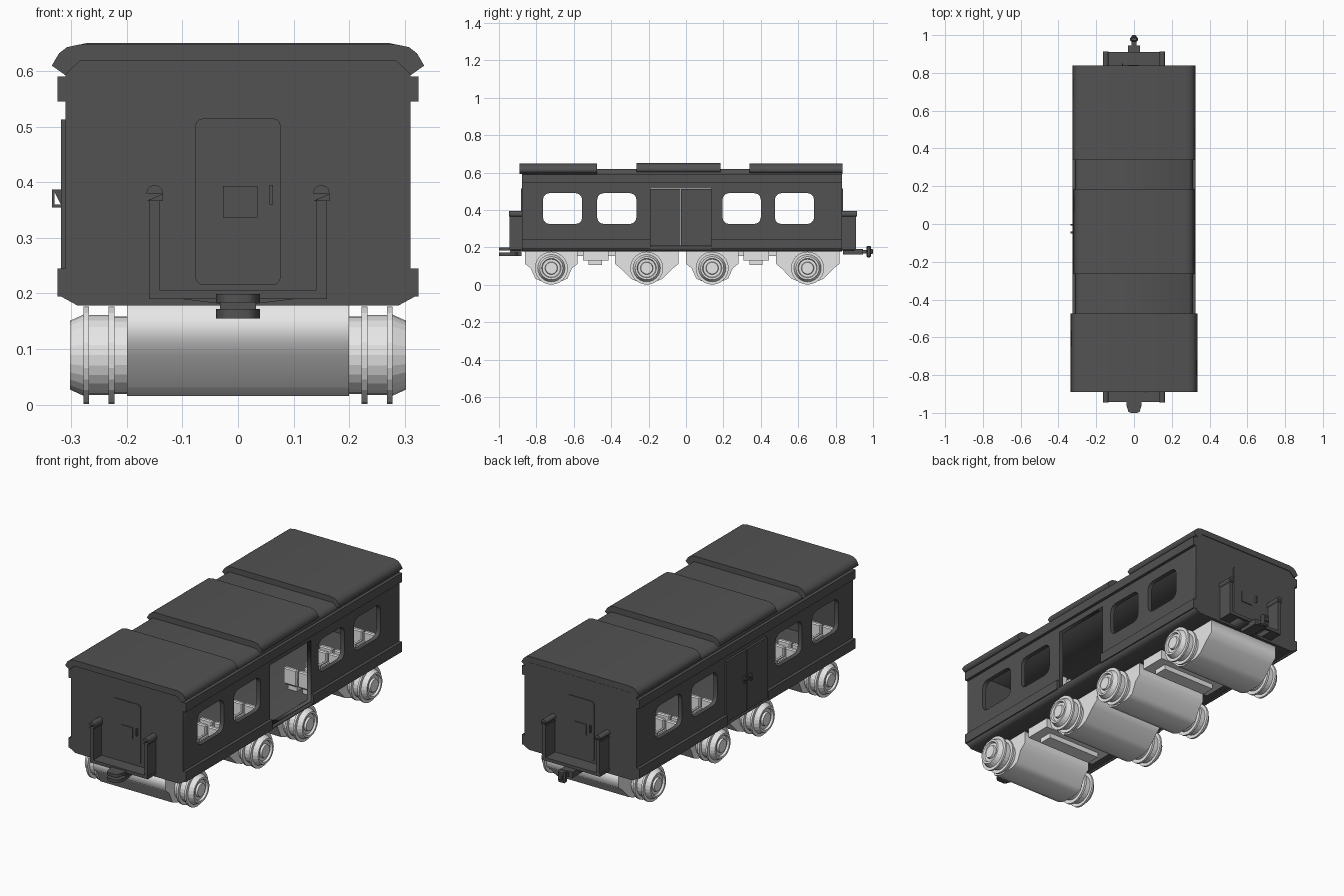
import bpy, bmesh, math
from mathutils import Matrix, Vector

cube = bpy.data.objects.get("Cube")
if cube:
    bpy.data.objects.remove(cube, do_unlink=True)


def material(name, value):
    m = bpy.data.materials.new(name)
    m.use_nodes = True
    colour = (value, value, value, 1)
    m.diffuse_color = colour
    m.node_tree.nodes["Principled BSDF"].inputs["Base Color"].default_value = colour
    return m


DARK = material("charcoal paint", 0.085)
LIGHT = material("pale grey", 0.8)


def finish(name, bm, mat):
    bmesh.ops.remove_doubles(bm, verts=bm.verts, dist=1e-5)
    bmesh.ops.recalc_face_normals(bm, faces=bm.faces)
    me = bpy.data.meshes.new(name)
    bm.to_mesh(me)
    bm.free()
    me.materials.append(mat)
    ob = bpy.data.objects.new(name, me)
    bpy.context.collection.objects.link(ob)
    return ob


def box(name, x, y, z, mat=DARK, bevel=0):
    """Box from three (low, high) ranges."""
    bm = bmesh.new()
    bmesh.ops.create_cube(bm, size=1)
    for v in bm.verts:
        v.co = Vector([(lo + hi) / 2 + c * (hi - lo) for c, (lo, hi) in zip(v.co, (x, y, z))])
    if bevel:
        bmesh.ops.bevel(bm, geom=bm.edges[:], offset=bevel, segments=1, affect='EDGES')
    return finish(name, bm, mat)


def prism(name, outlines, axis, lo, hi, mat=DARK):
    """Outline (with optional holes) extruded along one axis."""
    cu = bpy.data.curves.new(name, 'CURVE')
    cu.dimensions, cu.fill_mode, cu.extrude = '2D', 'BOTH', (hi - lo) / 2
    for pts in outlines:
        s = cu.splines.new('POLY')
        s.points.add(len(pts) - 1)
        s.use_cyclic_u = True
        for p, q in zip(s.points, pts):
            p.co = (q[0], q[1], 0, 1)
    tmp = bpy.data.objects.new("outline", cu)
    bpy.context.collection.objects.link(tmp)
    dg = bpy.context.evaluated_depsgraph_get()
    me = bpy.data.meshes.new_from_object(tmp.evaluated_get(dg))
    bm = bmesh.new()
    bm.from_mesh(me)
    bpy.data.objects.remove(tmp, do_unlink=True)
    bpy.data.curves.remove(cu)
    bpy.data.meshes.remove(me)
    mid = (lo + hi) / 2
    for v in bm.verts:
        a, b, c = v.co
        v.co = {'x': (c + mid, a, b), 'y': (a, c + mid, b), 'z': (a, b, c + mid)}[axis]
    return finish(name, bm, mat)


def rounded(a0, a1, b0, b1, r, n=3):
    pts = []
    corners = [(a1 - r, b1 - r), (a0 + r, b1 - r), (a0 + r, b0 + r), (a1 - r, b0 + r)]
    for k, (a, b) in enumerate(corners):
        for i in range(n + 1):
            t = math.pi / 2 * (k + i / n)
            pts.append((a + r * math.cos(t), b + r * math.sin(t)))
    return pts


def rect(a0, a1, b0, b1):
    return [(a0, b0), (a1, b0), (a1, b1), (a0, b1)]


def mirror(half):
    return half + [(-x, z) for x, z in reversed(half)]


def lathe(name, profile, matrix, mat, sides=24):
    """Spin (offset, radius) points round the local x axis."""
    bm = bmesh.new()
    vs = [bm.verts.new((x, r, 0)) for x, r in profile]
    es = [bm.edges.new(p) for p in zip(vs, vs[1:])]
    bmesh.ops.spin(bm, geom=vs + es, axis=(1, 0, 0), cent=(0, 0, 0),
                   angle=math.tau, steps=sides, use_duplicate=False)
    bmesh.ops.transform(bm, matrix=matrix, verts=bm.verts)
    return finish(name, bm, mat)


FRONT, BACK = -0.877, 0.834
DOOR = (-0.19, 0.135)
WINDOWS = [(-0.765, -0.555), (-0.475, -0.265), (0.195, 0.4), (0.475, 0.685)]

# Floor, with its lower edges sloping in
prism("floor", [mirror([(0.288, 0.178), (0.323, 0.197), (0.31, 0.207)])], 'y', FRONT, BACK)

# Side walls, pierced by windows and a doorway
holes = [rounded(a, b, 0.325, 0.49, 0.035) for a, b in WINDOWS]
holes.append(rect(*DOOR, 0.21, 0.515))
for side, name in ((1, "left"), (-1, "right")):
    lo, hi = sorted((side * 0.288, side * 0.31))
    prism(name + "_wall", [rect(FRONT, BACK, 0.2, 0.6)] + holes, 'x', lo, hi)
    rail = sorted((side * 0.308, side * 0.325))
    box(name + "_top_rail", rail, (FRONT, BACK), (0.545, 0.59))
    box(name + "_front_lower_rail", rail, (FRONT, DOOR[0]), (0.195, 0.245))
    box(name + "_back_lower_rail", rail, (DOOR[1], BACK), (0.195, 0.245))

# Closed double door on one side only
for k, y in enumerate(((DOOR[0], -0.03), (-0.026, DOOR[1]))):
    box(f"side_door_{k}", (-0.318, -0.286), y, (0.207, 0.513))
for y in (-0.045, -0.003):
    prism("side_door_handle", [rect(-0.335, -0.316, 0.355, 0.387),
                               rect(-0.33, -0.31, 0.36, 0.382)], 'y', y - 0.004, y + 0.004)
    box("inner_door_handle", (-0.286, -0.28), (y - 0.004, y + 0.004), (0.355, 0.387))

# Roof: a low base and three raised panels
prism("roof_base", [mirror([(0.31, 0.588), (0.31, 0.602), (0.288, 0.62)])], 'y', FRONT, BACK)
for name, w, y0, y1, up in (("front", 0.335, -0.89, -0.475, 0),
                            ("middle", 0.32, -0.265, 0.185, 0.003),
                            ("back", 0.326, 0.34, 0.838, 0)):
    half = [(w - 0.05, 0.618), (w - 0.024, 0.593), (w, 0.61), (w - 0.013, 0.632),
            (w - 0.027, 0.643), (w - 0.05, 0.648)]
    prism(name + "_roof_panel", [mirror([(x, z + up) for x, z in half])], 'y', y0, y1)

# End walls, each with a door, a pane, a latch and a railed step
for name, s, y, depth in (("front", -1, FRONT, 0.066), ("back", 1, BACK, 0.076)):
    def out(a, b):
        return sorted((y + s * a, y + s * b))
    prism(name + "_end_wall", [mirror([(0.288, 0.178), (0.31, 0.197), (0.31, 0.595), (0.29, 0.615)])],
          'y', *out(-0.022, 0.001))
    prism(name + "_end_door", [rounded(-0.077, 0.077, 0.215, 0.515, 0.015)], 'y', *out(0, 0.005))
    box(name + "_door_pane", sorted((s * 0.027, s * -0.035)), out(0, 0.009), (0.337, 0.393))
    box(name + "_door_latch", sorted((s * -0.057, s * -0.063)), out(0, 0.015), (0.36, 0.395))
    box(name + "_step", (-0.16, 0.16), out(-0.01, depth), (0.19, 0.206))
    prism(name + "_step_brace", [mirror([(0.035, 0.182), (0.11, 0.191)])], 'y', *out(0, depth - 0.01))
    for x in (-0.15, 0.15):
        box(name + "_step_side", (x - 0.009, x + 0.009), out(0, depth), (0.19, 0.37))
        cap = rounded(x - 0.015, x + 0.015, 0.365, 0.395, 0.0145)
        half_cap = [(a, max(b, 0.366)) for a, b in cap if b > 0.379]
        prism(name + "_handrail", [half_cap + [(x - 0.015, 0.366), (x + 0.015, 0.366)]],
              'y', *out(0, depth + 0.003))

# Front coupler: a pair of rounded jaws
jaw = [(-0.035, -0.9), (-0.04, -0.96), (-0.03, -0.993), (-0.018, -1),
       (0.018, -1), (0.03, -0.993), (0.04, -0.96), (0.035, -0.9)]
prism("coupler_upper_jaw", [jaw], 'z', 0.184, 0.199)
prism("coupler_lower_jaw", [jaw], 'z', 0.155, 0.172)
box("coupler_jaw_block", (-0.032, 0.032), (-0.94, -0.88), (0.155, 0.19))

# Back coupler: a bar with an upright pin
box("coupler_base", (-0.032, 0.032), (0.84, 0.945), (0.163, 0.192))
box("coupler_bar", (-0.012, 0.012), (0.94, 0.97), (0.168, 0.186))
box("coupler_pin", (-0.02, 0.02), (0.965, 0.99), (0.147, 0.208), bevel=0.006)
box("coupler_tip", (-0.012, 0.012), (0.985, 1.0), (0.164, 0.19), bevel=0.004)

# Bogies: housings, centre frames and flanged wheels
AXLE = 0.089
wheel = [(0.195, 0), (0.195, 0.07), (0.222, 0.07), (0.222, 0.088), (0.233, 0.088), (0.233, 0.072),
         (0.268, 0.072), (0.268, 0.088), (0.278, 0.088), (0.278, 0.073), (0.302, 0.062),
         (0.302, 0.052), (0.292, 0.048), (0.292, 0.034), (0.302, 0.031), (0.302, 0)]
for name, shift in (("front", 0), ("back", 0.86)):
    for k, y, w in ((0, -0.72, 0.14), (1, -0.21, 0.17)):
        y += shift
        half = [(0.045, 0.016), (0.085, 0.032), (w - 0.03, 0.088), (w, 0.112), (w, 0.18)]
        prism(f"{name}_axle_housing_{k}", [[(a + y, b) for a, b in mirror(half)]],
              'x', -0.2, 0.2, LIGHT)
        for side in (1, -1):
            turn = Matrix.Rotation(0 if side > 0 else math.pi, 4, 'Z')
            lathe(f"{name}_wheel_{k}", wheel, Matrix.Translation((0, y, AXLE)) @ turn, LIGHT)
    box(name + "_bogie_frame", (-0.2, 0.2), (-0.552 + shift, -0.415 + shift), (0.13, 0.18), LIGHT)
    box(name + "_bogie_link", (-0.17, 0.17), (-0.64 + shift, -0.3 + shift), (0.155, 0.18), LIGHT)
    box(name + "_bogie_block", (-0.15, 0.15), (-0.52 + shift, -0.45 + shift), (0.105, 0.135), LIGHT)

# Seats: facing pairs in each window bay
for a, b in WINDOWS:
    mid = (a + b) / 2
    for s in (1, -1):
        for x in (-0.25, -0.17, 0.17, 0.25):
            xs = (x - 0.036, x + 0.036)
            box("seat_base", (x - 0.025, x + 0.025), sorted((mid + s * 0.05, mid + s * 0.11)),
                (0.205, 0.235), LIGHT)
            box("seat_cushion", xs, sorted((mid + s * 0.03, mid + s * 0.12)),
                (0.232, 0.256), LIGHT, 0.005)
            box("seat_back", xs, sorted((mid + s * 0.108, mid + s * 0.13)),
                (0.24, 0.322), LIGHT, 0.005)
            for e in (-1, 1):
                box("seat_arm", sorted((x + e * 0.028, x + e * 0.037)),
                    sorted((mid + s * 0.05, mid + s * 0.115)), (0.25, 0.278), LIGHT)
